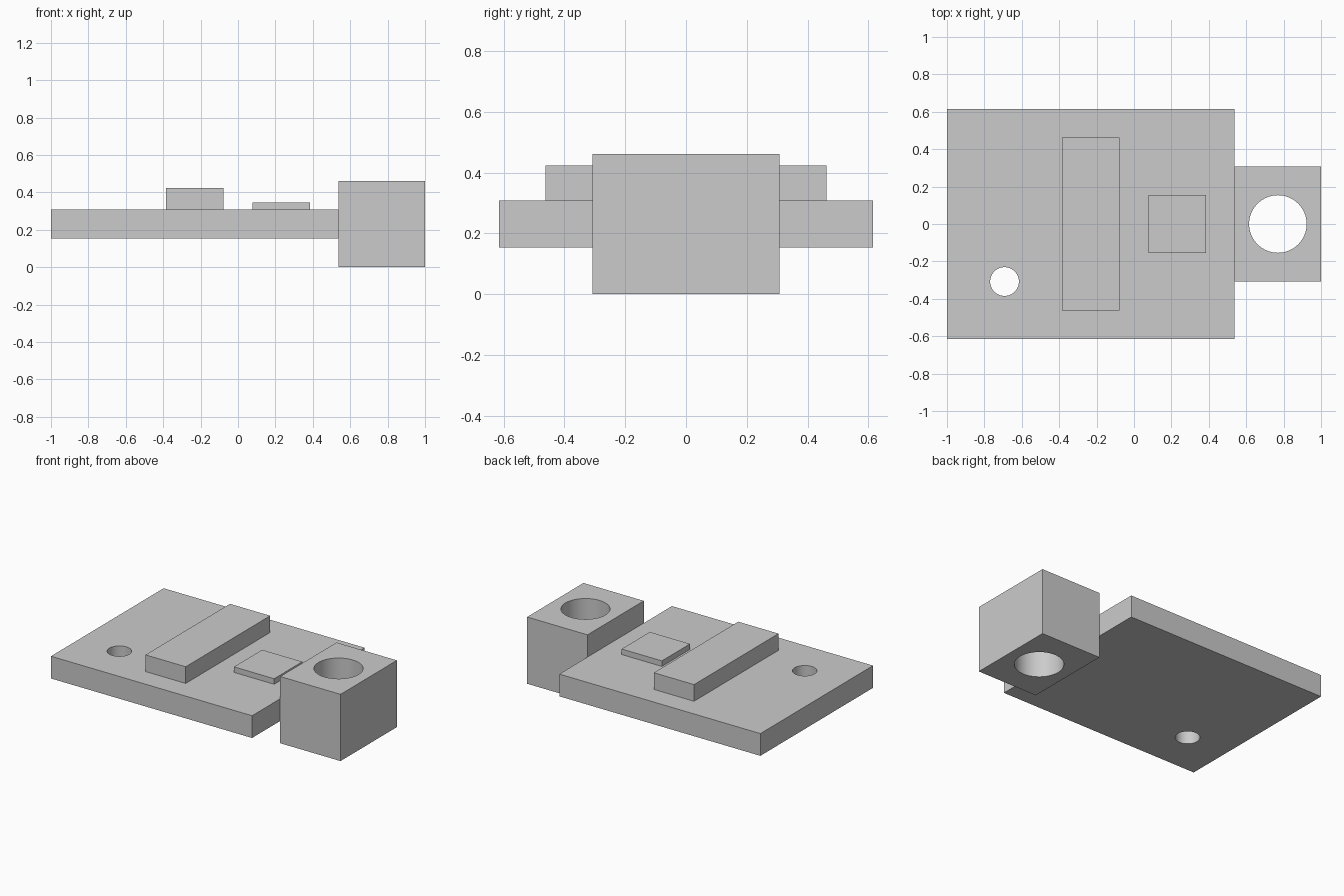
import bpy
import math

U = 1 / 13  # design unit: the whole part is 26 units long

if "Cube" in bpy.data.objects:
    bpy.data.objects.remove(bpy.data.objects["Cube"], do_unlink=True)

# Single grey finish
grey = bpy.data.materials.new("plain grey")
grey.use_nodes = True
grey.diffuse_color = (0.6, 0.6, 0.6, 1)
grey.node_tree.nodes["Principled BSDF"].inputs["Base Color"].default_value = (0.6, 0.6, 0.6, 1)


def box(name, x, y, z):
    """Box between (min, max) pairs given in design units."""
    spans = (x, y, z)
    bpy.ops.mesh.primitive_cube_add(size=1, location=[(a + b) / 2 * U for a, b in spans])
    obj = bpy.context.object
    obj.name = name
    obj.scale = [(b - a) * U for a, b in spans]
    bpy.ops.object.transform_apply(location=False, rotation=False, scale=True)
    obj.data.materials.append(grey)
    return obj


def drill(target, x, y, radius):
    """Cut a vertical round hole right through the target."""
    bpy.ops.mesh.primitive_cylinder_add(vertices=64, radius=radius * U, depth=2,
                                        location=(x * U, y * U, 0))
    cutter = bpy.context.object
    cutter.data.materials.append(grey)
    mod = target.modifiers.new("hole", "BOOLEAN")
    mod.operation = "DIFFERENCE"
    mod.solver = "EXACT"
    mod.object = cutter
    bpy.ops.object.select_all(action="DESELECT")
    target.select_set(True)
    bpy.context.view_layer.objects.active = target
    bpy.ops.object.modifier_apply(modifier=mod.name)
    bpy.data.objects.remove(cutter, do_unlink=True)
    bpy.ops.object.shade_smooth_by_angle(angle=math.radians(30))


# Base plate with a small hole
plate = box("base_plate", (-13, 7), (-8, 8), (2, 4))
drill(plate, -9, -4, 1)

# Raised details on the plate
box("cross_bar", (-5, -1), (-6, 6), (4, 5.5))
box("square_pad", (1, 5), (-2, 2), (4, 4.5))

# End block with a large bore
block = box("end_block", (7, 13), (-4, 4), (0, 6))
drill(block, 10, 0, 2)
